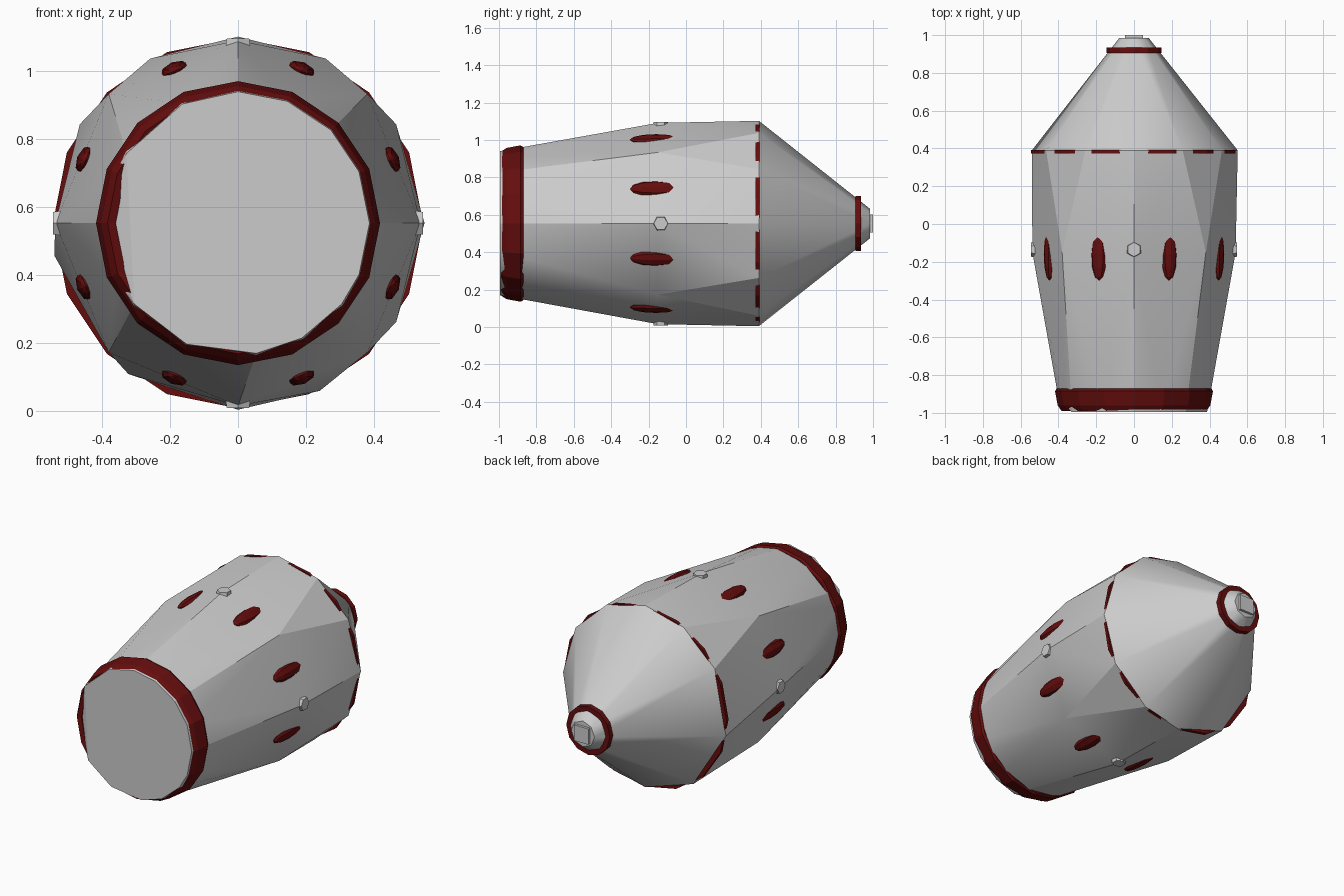
import bpy, bmesh
from math import sin, cos, radians, pi
from mathutils import Vector, Matrix

if "Cube" in bpy.data.objects:
    bpy.data.objects.remove(bpy.data.objects["Cube"])

CZ = 0.553
red = bpy.data.materials.new("dark_red")
red.diffuse_color = (0.13, 0.004, 0.004, 1)
red.use_nodes = True
red.node_tree.nodes["Principled BSDF"].inputs["Base Color"].default_value = red.diffuse_color


def pt(a, r, y):
    """Point on a ring around the long axis; angle in degrees from the top."""
    return Vector((r * sin(radians(a)), y, CZ + r * cos(radians(a))))


def finish(bm, name, mat=None, smooth=None):
    bmesh.ops.recalc_face_normals(bm, faces=bm.faces)
    me = bpy.data.meshes.new(name)
    bm.to_mesh(me)
    bm.free()
    ob = bpy.data.objects.new(name, me)
    bpy.context.collection.objects.link(ob)
    if mat:
        me.materials.append(mat)
    if smooth:
        bpy.ops.object.select_all(action='DESELECT')
        bpy.context.view_layer.objects.active = ob
        ob.select_set(True)
        bpy.ops.object.shade_smooth_by_angle(angle=radians(smooth))
    return ob


def hull(name, points, open_dir, smooth):
    """Faceted skin over rings of points, left open on the joint side."""
    bm = bmesh.new()
    for p in points:
        bm.verts.new(p)
    bmesh.ops.convex_hull(bm, input=bm.verts)
    bm.normal_update()
    bmesh.ops.delete(bm, geom=[f for f in bm.faces if f.normal.y * open_dir > 0.98],
                     context='FACES')
    bmesh.ops.dissolve_limit(bm, angle_limit=radians(1), verts=bm.verts, edges=bm.edges)
    return finish(bm, name, smooth=smooth)


def band(name, profile, n):
    """Closed ring swept from a (y, radius) profile with n sides."""
    bm = bmesh.new()
    rings = [[bm.verts.new(pt(360 * i / n, r, y)) for y, r in profile] for i in range(n)]
    m = len(profile)
    for i in range(n):
        a, b = rings[i], rings[(i + 1) % n]
        for j in range(m):
            k = (j + 1) % m
            bm.faces.new((a[j], a[k], b[k], b[j]))
    return finish(bm, name, red)


# Irregular low-poly hull: wide shoulder, octagonal waist, narrower rear
shoulder = [pt(a, 0.549, 0.39) for a in (0, 28, 58, 90, 122, 154, 180, 216, 260, 302, 332)]
waist = [pt(a, 0.538, -0.15) for a in range(0, 360, 45)]
rear = [pt(a, 0.387, -0.995) for a in (0, 22, 45, 67, 90, 113, 128, 151, 172, 203, 232, 302, 335)]
rear += [pt(a, 0.395, -0.95) for a in (245, 270, 290)]
hull("body", shoulder + waist + rear, 1, 20)

# Nose cone with blunt tip
tip = [pt(a, 0.078, 0.985) for a in range(0, 360, 45)]
hull("nose_cone", shoulder + tip, -1, 50)

# Red trim bands
band("rear_band", [(-0.87, 0.41), (-0.885, 0.418), (-0.96, 0.404), (-0.99, 0.384), (-0.98, 0.36), (-0.87, 0.37)], 16)
band("shoulder_band", [(0.372, 0.545), (0.392, 0.545), (0.392, 0.50), (0.372, 0.50)], 16)
band("nose_band", [(0.905, 0.146), (0.935, 0.146), (0.935, 0.10), (0.905, 0.10)], 12)

# Red slivers between the bolts
for i in range(8):
    bm = bmesh.new()
    bmesh.ops.create_uvsphere(bm, u_segments=8, v_segments=6, radius=1)
    turn = Matrix.Rotation(radians(22.5 + 45 * i), 4, 'Y')
    bm.transform(Matrix.Translation((0, -0.16, CZ)) @ turn @ Matrix.Translation((0, 0, 0.485))
                 @ Matrix.Diagonal((0.045, 0.14, 0.027, 1)) @ Matrix.Rotation(pi / 2, 4, 'X'))
    finish(bm, f"side_sliver_{i}", red)

# Hexagonal bolts on top, sides and bottom
for i in range(4):
    bm = bmesh.new()
    bmesh.ops.create_cone(bm, cap_ends=True, segments=6, radius1=0.043, radius2=0.038, depth=0.03)
    turn = Matrix.Rotation(radians(90 * i), 4, 'Y')
    bm.transform(Matrix.Translation((0, -0.135, CZ)) @ turn @ Matrix.Translation((0, 0, 0.529)))
    finish(bm, f"bolt_{i}")

# Square plug on the tip
bm = bmesh.new()
bmesh.ops.create_cube(bm, size=1)
bm.transform(Matrix.Translation((0, 0.985, CZ)) @ Matrix.Diagonal((0.095, 0.03, 0.095, 1)))
finish(bm, "nose_plug")
